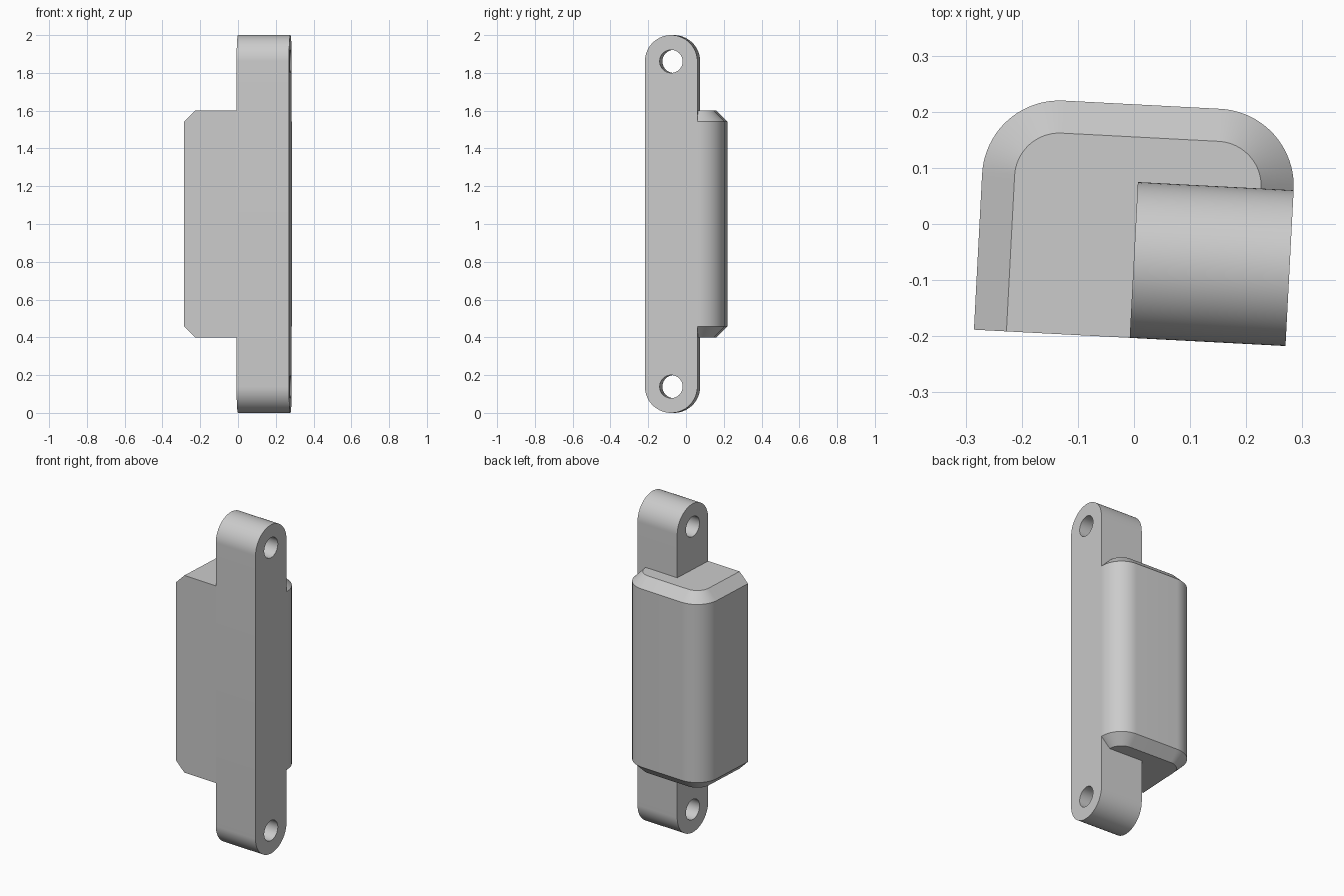
import bpy, bmesh, math

cube = bpy.data.objects.get("Cube")
if cube:
    bpy.data.objects.remove(cube, do_unlink=True)

grey = bpy.data.materials.new("light_grey")
grey.use_nodes = True
colour = (0.6, 0.6, 0.6, 1)
grey.diffuse_color = colour
grey.node_tree.nodes["Principled BSDF"].inputs["Base Color"].default_value = colour

TURN = math.radians(-3)              # whole part is turned slightly about z
LEFT, RIGHT, FRONT = -0.275, 0.281, -0.203
TAB_LEFT, TAB_BACK = 0.003, 0.075
R = 0.138                            # body corner radius
CHAMFER = 0.058
TAB_R = (TAB_BACK - FRONT) / 2
TAB_MID = (TAB_BACK + FRONT) / 2


def arc(cx, cy, r, start, end, steps=20):
    angles = [math.radians(start + (end - start) * i / steps) for i in range(steps + 1)]
    return [(cx + r * math.cos(a), cy + r * math.sin(a)) for a in angles]


def loft(name, loops):
    """Skin a stack of matching closed loops and cap both ends."""
    bm = bmesh.new()
    rings = [[bm.verts.new(p) for p in loop] for loop in loops]
    for a, b in zip(rings, rings[1:]):
        for i in range(len(a)):
            j = (i + 1) % len(a)
            bm.faces.new((a[i], a[j], b[j], b[i]))
    bm.faces.new(rings[0][::-1])
    bm.faces.new(rings[-1])
    bmesh.ops.recalc_face_normals(bm, faces=bm.faces)
    mesh = bpy.data.meshes.new(name)
    bm.to_mesh(mesh)
    bm.free()
    mesh.materials.append(grey)
    obj = bpy.data.objects.new(name, mesh)
    bpy.context.collection.objects.link(obj)
    return obj


def activate(obj):
    bpy.ops.object.select_all(action='DESELECT')
    obj.select_set(True)
    bpy.context.view_layer.objects.active = obj


# Body: rounded back corners, chamfered ends, notched to receive the tab
def body_loop(inset, z):
    r = R - inset
    pts = [(LEFT + inset, FRONT), (TAB_LEFT, FRONT), (TAB_LEFT, TAB_BACK)]
    pts += arc(RIGHT - R, TAB_BACK, r, 0, 90)
    pts += arc(LEFT + R, TAB_BACK, r, 90, 180)
    return [(x, y, z) for x, y in pts]


body = loft("body", [body_loop(CHAMFER, 0.4), body_loop(0, 0.4 + CHAMFER),
                     body_loop(0, 1.6 - CHAMFER), body_loop(CHAMFER, 1.6)])

# Mounting tab: long round-ended bar
outline = arc(TAB_MID, 2 - TAB_R, TAB_R, 0, 180, 40) + arc(TAB_MID, TAB_R, TAB_R, 180, 360, 40)
tab = loft("mounting_tab", [[(x, y, z) for y, z in outline] for x in (TAB_LEFT, RIGHT)])

# Screw holes through both ends of the tab
for z in (TAB_R, 2 - TAB_R):
    ring = arc(TAB_MID, z, 0.061, 0, 360, 40)[:-1]
    cutter = loft("hole_cutter", [[(x, y, h) for y, h in ring] for x in (-0.1, 0.4)])
    cutter.hide_render = True
    activate(tab)
    mod = tab.modifiers.new("screw_hole", 'BOOLEAN')
    mod.operation = 'DIFFERENCE'
    mod.solver = 'EXACT'
    mod.object = cutter
    bpy.ops.object.modifier_apply(modifier=mod.name)
    bpy.data.objects.remove(cutter, do_unlink=True)

for obj in (body, tab):
    obj.rotation_euler.z = TURN
    activate(obj)
    bpy.ops.object.shade_smooth_by_angle(angle=math.radians(25))
